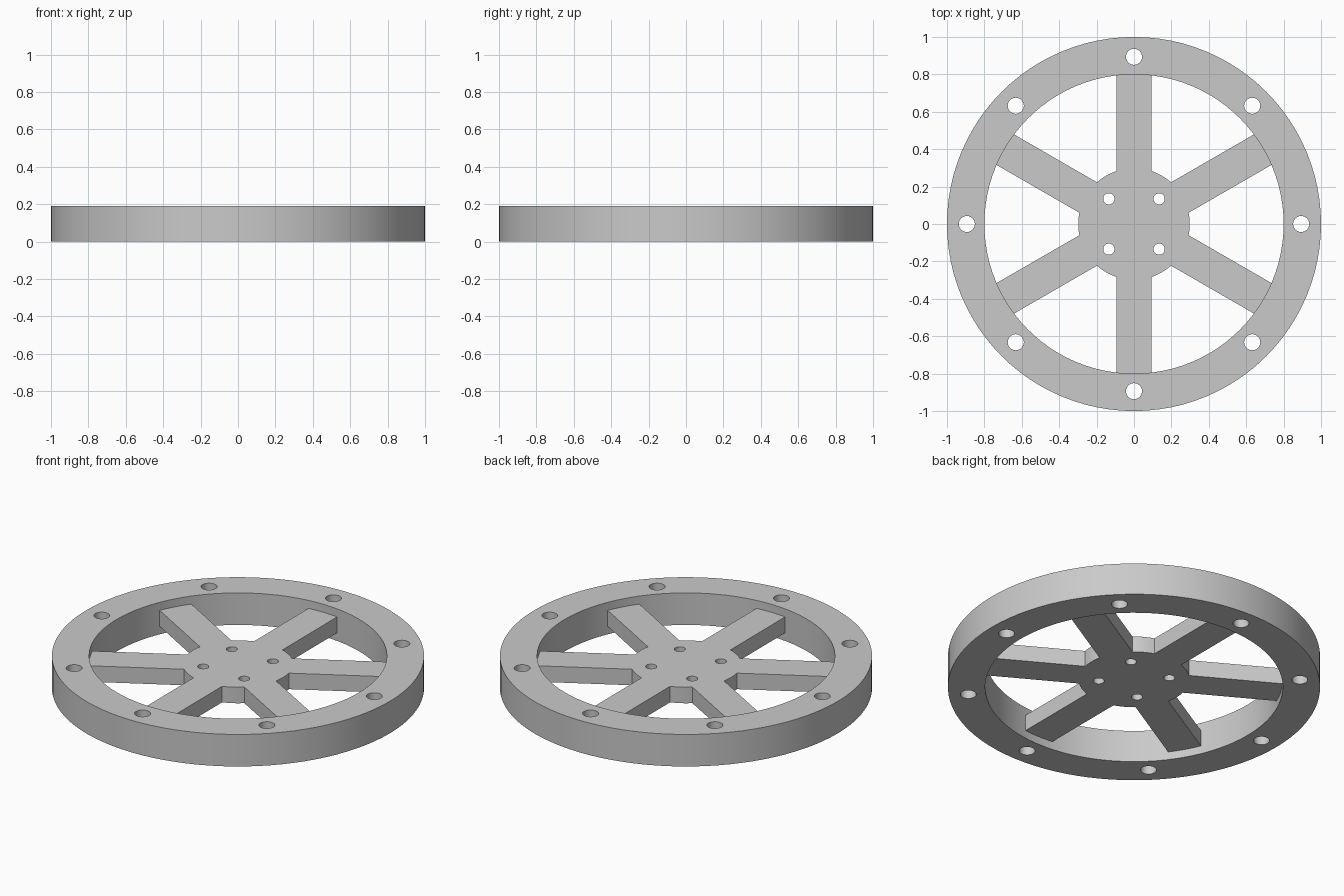
import bpy
from math import cos, sin, pi, radians

# Overall sizes
HEIGHT = 0.19
WEB = 0.095
MID = HEIGHT / 2

cube = bpy.data.objects.get("Cube")
if cube:
    bpy.data.objects.remove(cube, do_unlink=True)

# Single grey metal
metal = bpy.data.materials.new("plain_grey")
metal.use_nodes = True
GREY = (0.59, 0.59, 0.59, 1)
metal.diffuse_color = GREY
metal.node_tree.nodes["Principled BSDF"].inputs["Base Color"].default_value = GREY


def disc(name, radius, depth, x=0, y=0, sides=96):
    """Upright cylinder centred on the wheel's mid plane."""
    bpy.ops.mesh.primitive_cylinder_add(
        vertices=sides, radius=radius, depth=depth, location=(x, y, MID))
    obj = bpy.context.object
    obj.name = name
    return obj


def combine(target, tool, operation):
    """Apply a boolean and discard the tool object."""
    mod = target.modifiers.new("combine", 'BOOLEAN')
    mod.operation = operation
    mod.solver = 'EXACT'
    mod.object = tool
    bpy.context.view_layer.objects.active = target
    bpy.ops.object.modifier_apply(modifier=mod.name)
    bpy.data.objects.remove(tool, do_unlink=True)


def drill_ring(target, count, circle, radius, start):
    """Drill evenly spaced through holes."""
    for i in range(count):
        a = start + 2 * pi * i / count
        hole = disc("hole_cutter", radius, 1, circle * cos(a), circle * sin(a), 32)
        combine(target, hole, 'DIFFERENCE')


def finish(obj):
    obj.data.materials.clear()
    obj.data.materials.append(metal)
    bpy.ops.object.select_all(action='DESELECT')
    obj.select_set(True)
    bpy.context.view_layer.objects.active = obj
    bpy.ops.object.shade_smooth_by_angle(angle=radians(30))


# Outer rim with eight bolt holes
rim = disc("rim", 1.0, HEIGHT)
combine(rim, disc("bore_cutter", 0.8, 1), 'DIFFERENCE')
drill_ring(rim, 8, 0.894, 0.043, 0)
finish(rim)

# Thinner hub and six spokes, made from three bars across the centre
hub = disc("hub_and_spokes", 0.298, WEB)
for degrees in (30, 90, 150):
    bpy.ops.mesh.primitive_cube_add(
        size=1, location=(0, 0, MID), rotation=(0, 0, radians(degrees)))
    bar = bpy.context.object
    bar.name = "spoke_bar"
    bar.scale = (1.62, 0.188, WEB)
    combine(hub, bar, 'UNION')
drill_ring(hub, 4, 0.19, 0.03, pi / 4)
finish(hub)
